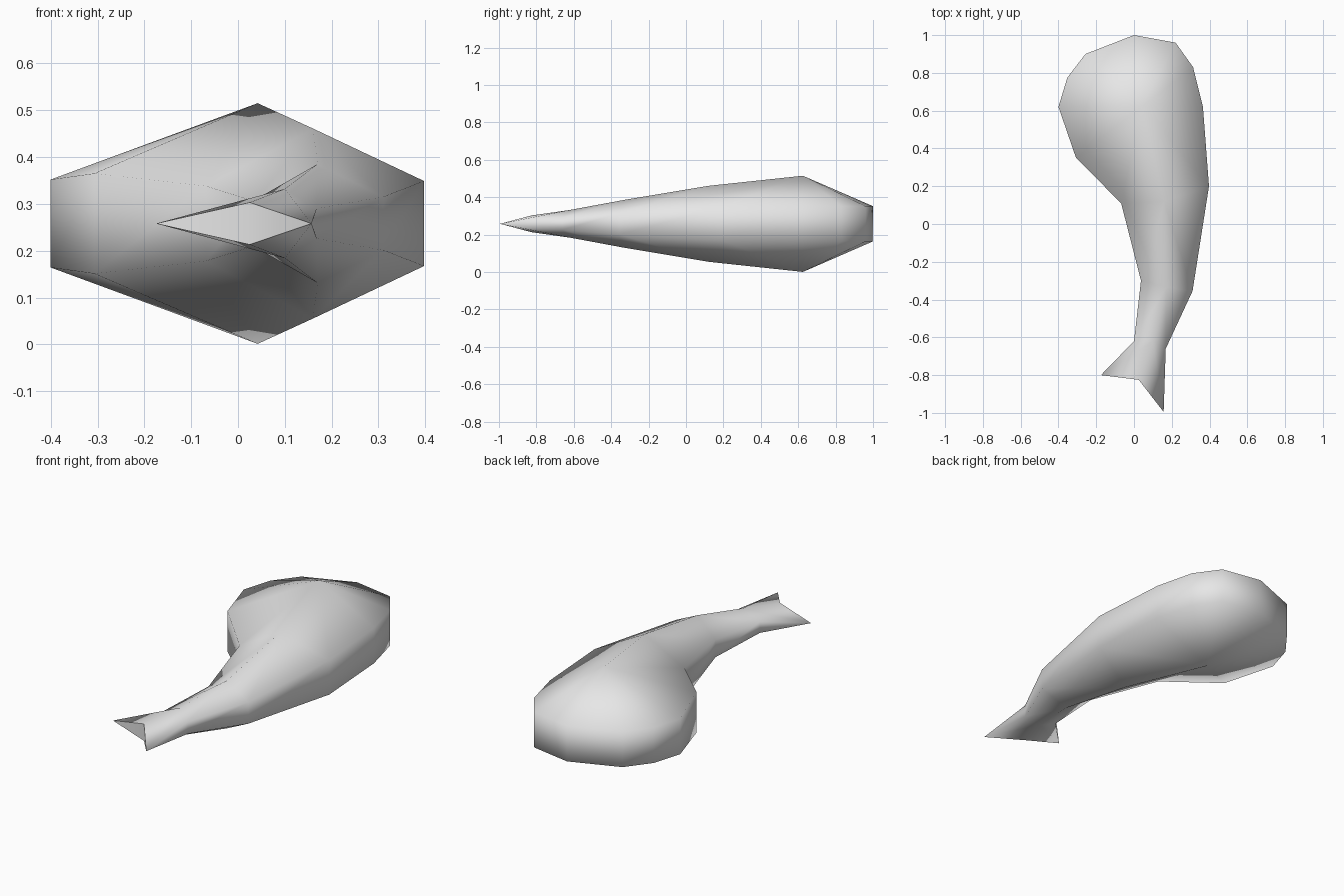
import bpy, bmesh

cube = bpy.data.objects.get("Cube")
if cube:
    bpy.data.objects.remove(cube, do_unlink=True)

MID = 0.258  # height of the horizontal symmetry plane

grey = bpy.data.materials.new("plain grey")
grey.use_nodes = True
grey.diffuse_color = (0.8, 0.8, 0.8, 1)
grey.node_tree.nodes["Principled BSDF"].inputs["Base Color"].default_value = (0.8, 0.8, 0.8, 1)

# Half outlines from tail tip to body: x, y, half height of the side wall
left_side = [(-0.175, -0.80, 0), (0.0, -0.62, 0.03), (0.037, -0.30, 0.047),
             (-0.068, 0.11, 0.08), (-0.307, 0.35, 0.107)]
right_side = [(0.157, -0.995, 0), (0.168, -0.66, 0.032), (0.31, -0.355, 0.057),
              (0.397, 0.20, 0.091), (0.365, 0.62, 0.094)]
# Rounded rear rim, running from the left outline to the right one
rear_rim = [(-0.40, 0.62, 0.094), (-0.353, 0.775, 0.094), (-0.257, 0.90, 0.094),
            (0.0, 1.0, 0.094), (0.22, 0.96, 0.094), (0.313, 0.83, 0.094)]
# Central ridge from tail notch to the crown
ridge = [(0.025, -0.825, 0.045), (0.10, -0.62, 0.074), (0.17, -0.335, 0.127),
         (0.16, 0.12, 0.203), (0.042, 0.625, 0.257)]

bm = bmesh.new()


def pair(point):
    """Upper and lower vertex of a point; one shared vertex at a sharp tip."""
    x, y, h = point
    upper = bm.verts.new((x, y, MID + h))
    return (upper, bm.verts.new((x, y, MID - h)) if h else upper)


def face(*verts):
    return bm.faces.new(list(dict.fromkeys(verts)))


left, right, rim, spine = [[pair(p) for p in row]
                           for row in (left_side, right_side, rear_rim, ridge)]
rear = [left[-1]] + rim + [right[-1]]

# Upper and lower skins: strips either side of the ridge, then a fan at the rear
for s in (0, 1):
    for side in (left, right):
        for i in range(len(spine) - 1):
            face(side[i][s], side[i + 1][s], spine[i + 1][s], spine[i][s])
    for a, b in zip(rear, rear[1:]):
        face(a[s], b[s], spine[-1][s])

# Side wall all the way round
outline = left + rim + right[::-1]
for a, b in zip(outline, outline[1:]):
    face(a[0], b[0], b[1], a[1])

# Notched tail end with crisp edges
tail_end = [face(tip[0], spine[0][0], spine[0][1]) for tip in (left[0], right[0])]

bmesh.ops.recalc_face_normals(bm, faces=bm.faces)
for f in bm.faces:
    f.smooth = True
for f in tail_end:
    for e in f.edges:
        e.smooth = all(g in tail_end for g in e.link_faces)

mesh = bpy.data.meshes.new("tapered_body")
bm.to_mesh(mesh)
bm.free()
mesh.materials.append(grey)
body = bpy.data.objects.new("tapered_body", mesh)
bpy.context.collection.objects.link(body)
